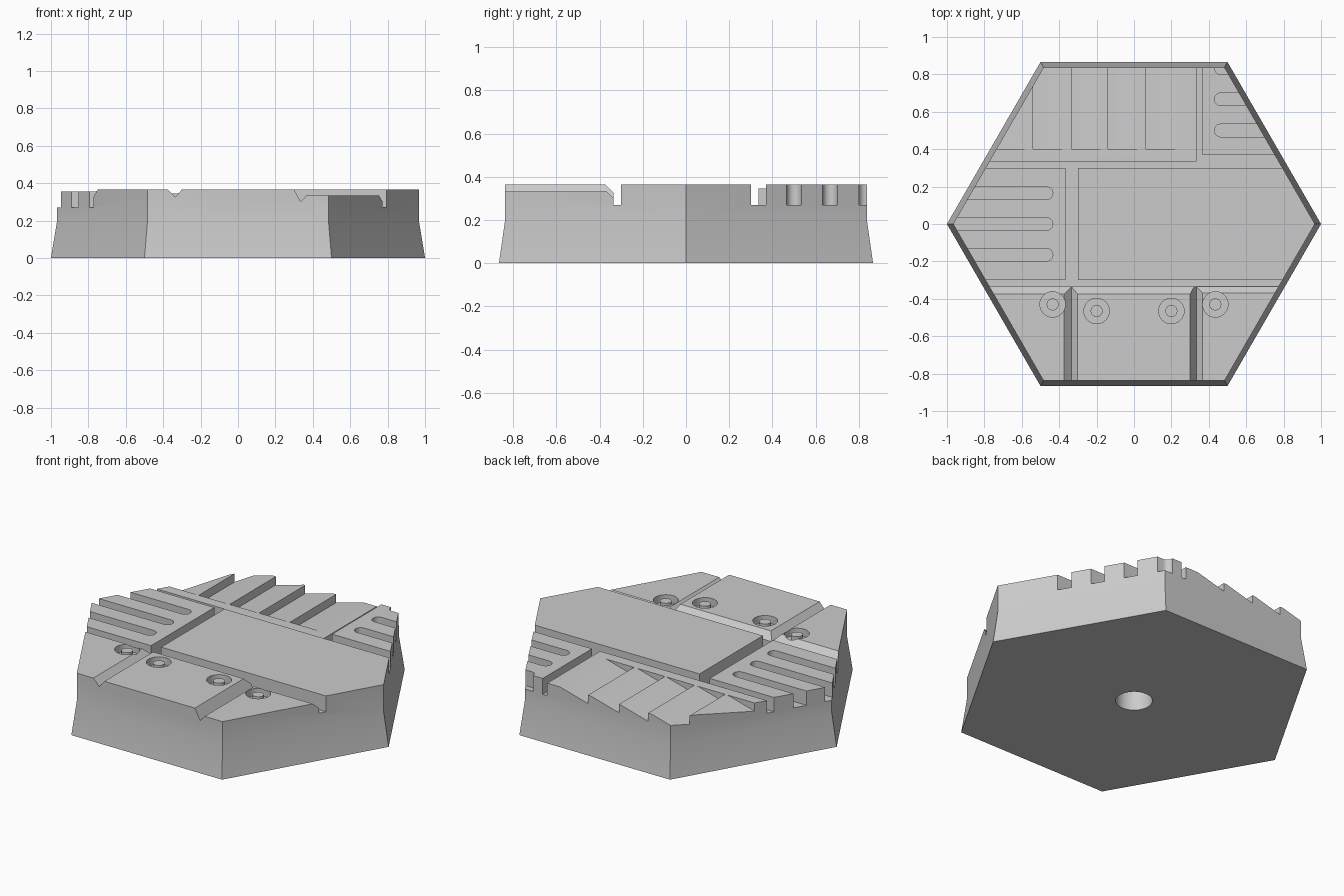
import bpy, bmesh, math
from mathutils import Vector

if "Cube" in bpy.data.objects:
    bpy.data.objects.remove(bpy.data.objects["Cube"])

grey = bpy.data.materials.new("plain_grey")
grey.use_nodes = True
colour = (0.6, 0.6, 0.6, 1)
grey.diffuse_color = colour
grey.node_tree.nodes["Principled BSDF"].inputs["Base Color"].default_value = colour

FLOOR, TOP, HIGH, FAR = 0.27, 0.365, 0.6, 1.6


def make_object(name, bm):
    bmesh.ops.recalc_face_normals(bm, faces=bm.faces)
    mesh = bpy.data.meshes.new(name)
    bm.to_mesh(mesh)
    bm.free()
    mesh.materials.append(grey)
    obj = bpy.data.objects.new(name, mesh)
    bpy.context.collection.objects.link(obj)
    return obj


def prism(name, points, axis, start, end):
    """Extrude a closed 2D profile along the given axis."""
    place = {"x": lambda a, b, t: (t, a, b),
             "y": lambda a, b, t: (a, t, b),
             "z": lambda a, b, t: (a, b, t)}[axis]
    bm = bmesh.new()
    face = bm.faces.new([bm.verts.new(place(a, b, start)) for a, b in points])
    new = bmesh.ops.extrude_face_region(bm, geom=[face])["geom"]
    shift = Vector(place(0, 0, end - start))
    bmesh.ops.translate(bm, vec=shift,
                        verts=[v for v in new if isinstance(v, bmesh.types.BMVert)])
    return make_object(name, bm)


def rect(x0, y0, x1, y1):
    return [(x0, y0), (x1, y0), (x1, y1), (x0, y1)]


def circle(x, y, r, n=32, start=0.0, sweep=math.tau, closed=True):
    steps = n if closed else n - 1
    return [(x + r * math.cos(start + sweep * i / steps),
             y + r * math.sin(start + sweep * i / steps)) for i in range(n)]


def smooth(obj):
    bpy.ops.object.select_all(action="DESELECT")
    obj.select_set(True)
    bpy.context.view_layer.objects.active = obj
    bpy.ops.object.shade_smooth_by_angle(angle=math.radians(30))


# Hexagonal tile with a tapered foot
bm = bmesh.new()
rings = [[bm.verts.new((x, y, z)) for x, y in circle(0, 0, r, 6)]
         for r, z in ((1, 0), (0.967, 0.2), (0.967, TOP))]
bm.faces.new(rings[0])
bm.faces.new(rings[-1])
for low, up in zip(rings, rings[1:]):
    for i in range(6):
        j = (i + 1) % 6
        bm.faces.new((low[i], low[j], up[j], up[i]))
tile = make_object("hex_tile", bm)

cutters = []


def cut(*args):
    cutters.append(prism("cutter", *args))


# Front deck: V seam on one side, V seam and lowered panel on the other
cut([(-0.335, 0.325), (-0.1, HIGH), (-0.6, HIGH)], "y", -FAR, -0.32)
cut([(0.3, HIGH), (0.3, TOP), (0.335, 0.3), (0.365, 0.333),
     (FAR, 0.333), (FAR, HIGH)], "y", -FAR, -0.32)

# Front channel with chamfered lip, lower on the lowered panel
cut([(-0.3, FLOOR), (-0.3, HIGH), (-0.61, HIGH), (-0.335, 0.325),
     (-0.335, FLOOR)], "x", -FAR, FAR)
cut([(-0.32, 0.3), (-0.32, HIGH), (-0.635, HIGH), (-0.335, 0.3)],
    "x", 0.335, FAR)

# Lowered tops of the slotted side block and the stepped back panel
cut(rect(-FAR, -0.315, -0.33, 0.315), "z", 0.356, HIGH)
cut(rect(-FAR, 0.32, 0.35, FAR), "z", 0.345, HIGH)

# Stepped ramps in the back panel
for left in (-0.74, -0.54, -0.335, -0.14, 0.065):
    cut([(left, 0.295), (left + 0.222, 0.355), (left, 0.355)], "y", 0.4, FAR)

# Back and side channels
cut([(-FAR, 0.3), (FAR, 0.3), (FAR, 0.37), (0.365, 0.37), (0.365, FAR),
     (0.335, FAR), (0.335, 0.335), (-FAR, 0.335)], "z", FLOOR, HIGH)
cut(rect(-0.367, -0.315, -0.3, 0.315), "z", FLOOR, HIGH)

# Round-ended slots running out through the sides
HALF = 0.034
for y in (-0.165, 0, 0.165):
    arc = circle(-0.434 - HALF, y, HALF, 13, -math.pi / 2, math.pi, False)
    cut(arc + [(-FAR, y + HALF), (-FAR, y - HALF)], "z", FLOOR, HIGH)
for y in (0.5, 0.667, 0.834):
    arc = circle(0.43 + HALF, y, HALF, 13, math.pi / 2, math.pi, False)
    cut(arc + [(FAR, y - HALF), (FAR, y + HALF)], "z", FLOOR, HIGH)

# Bolt recesses and bolts
bolts = [(-0.435, -0.43, TOP), (-0.2, -0.465, TOP),
         (0.2, -0.465, TOP), (0.435, -0.43, 0.333)]
for i, (x, y, deck) in enumerate(bolts):
    cut(circle(x, y, 0.068), "z", deck - 0.045, HIGH)
    smooth(prism(f"bolt_{i + 1}", circle(x, y, 0.032, 24), "z",
                 deck - 0.06, deck - 0.005))

# Round socket underneath
cut(circle(0, 0, 0.1, 40), "z", -0.1, 0.15)

# Carve the tile
bpy.ops.object.select_all(action="DESELECT")
tile.select_set(True)
bpy.context.view_layer.objects.active = tile
for cutter in cutters:
    cutter.hide_render = True
    mod = tile.modifiers.new("carve", "BOOLEAN")
    mod.operation = "DIFFERENCE"
    mod.solver = "EXACT"
    mod.object = cutter
    bpy.ops.object.modifier_apply(modifier=mod.name)
    bpy.data.objects.remove(cutter)
smooth(tile)
